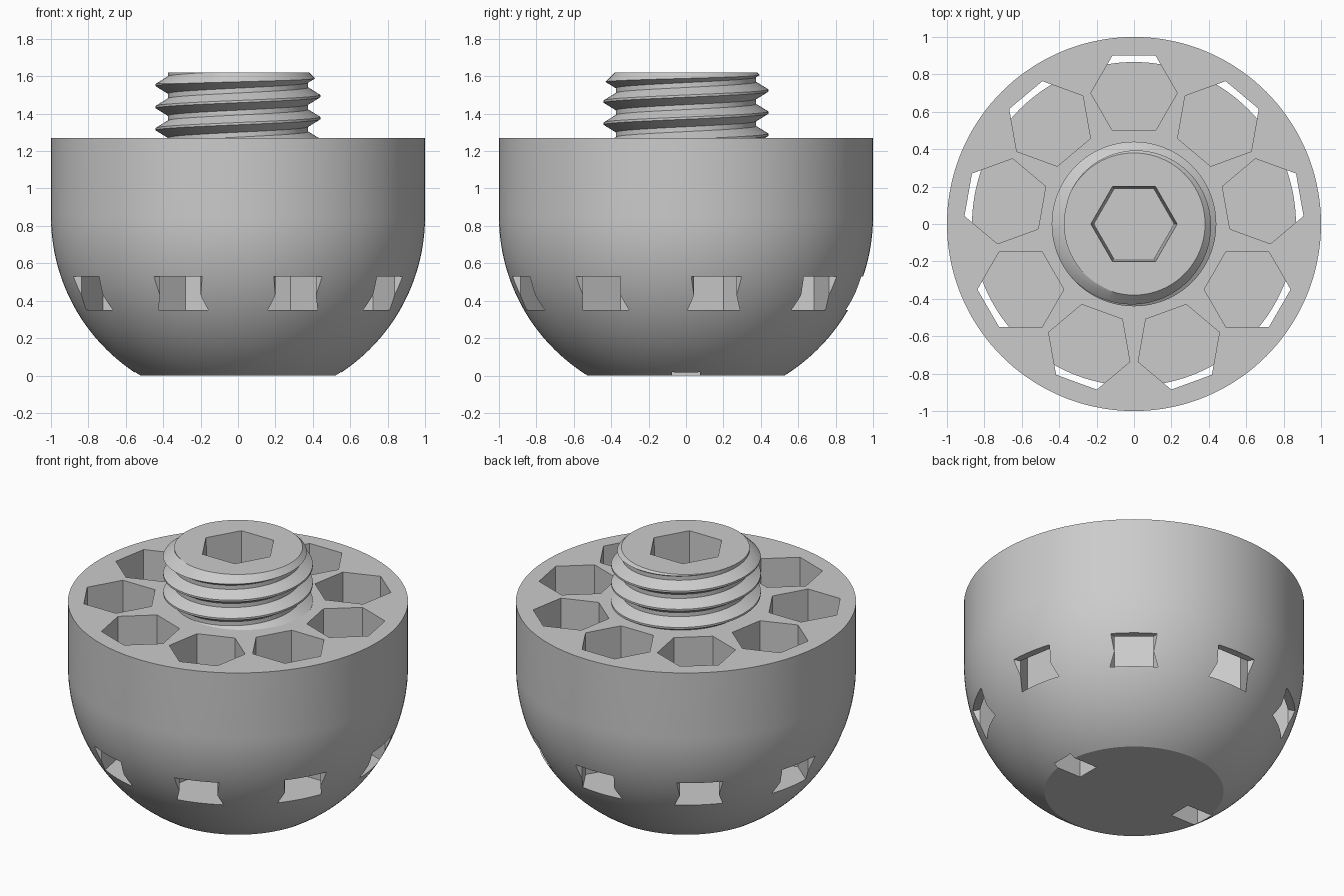
import bpy, bmesh
from math import cos, sin, pi, tau, sqrt, radians
from mathutils import Matrix, Vector

cube = bpy.data.objects.get("Cube")
if cube:
    bpy.data.objects.remove(cube, do_unlink=True)

grey = bpy.data.materials.new("plain_grey")
grey.use_nodes = True
GREY = (0.6, 0.6, 0.6, 1)
grey.diffuse_color = GREY
grey.node_tree.nodes["Principled BSDF"].inputs["Base Color"].default_value = GREY


def make_object(name, bm):
    bmesh.ops.recalc_face_normals(bm, faces=bm.faces)
    mesh = bpy.data.meshes.new(name)
    bm.to_mesh(mesh)
    bm.free()
    obj = bpy.data.objects.new(name, mesh)
    bpy.context.collection.objects.link(obj)
    return obj


def lathe(name, profile, steps):
    """Turn an (r, z) profile around the z axis; ends are closed flat."""
    bm = bmesh.new()
    rings = [[bm.verts.new((r * cos(tau * i / steps), r * sin(tau * i / steps), z))
              for i in range(steps)] for r, z in profile]
    for low, high in zip(rings, rings[1:]):
        for i in range(steps):
            k = (i + 1) % steps
            bm.faces.new((low[i], low[k], high[k], high[i]))
    bm.faces.new(rings[0])
    bm.faces.new(rings[-1])
    return make_object(name, bm)


def add_prism(bm, outline, z0, z1, matrix=Matrix(), taper=1):
    """Upright prism on an (x, y) outline; the bottom is scaled by taper."""
    low = [bm.verts.new(matrix @ Vector((x * taper, y * taper, z0))) for x, y in outline]
    high = [bm.verts.new(matrix @ Vector((x, y, z1))) for x, y in outline]
    n = len(outline)
    for i in range(n):
        k = (i + 1) % n
        bm.faces.new((low[i], low[k], high[k], high[i]))
    bm.faces.new(low)
    bm.faces.new(high)


def boolean(obj, tool, operation="DIFFERENCE"):
    tool.hide_render = True
    mod = obj.modifiers.new("cut", "BOOLEAN")
    mod.operation, mod.solver, mod.object = operation, "EXACT", tool
    bpy.context.view_layer.objects.active = obj
    bpy.ops.object.modifier_apply(modifier=mod.name)
    bpy.data.objects.remove(tool, do_unlink=True)


def finish(obj):
    obj.data.materials.clear()
    obj.data.materials.append(grey)
    for face in obj.data.polygons:
        face.material_index = 0
    bpy.ops.object.select_all(action="DESELECT")
    obj.select_set(True)
    bpy.context.view_layer.objects.active = obj
    bpy.ops.object.shade_smooth_by_angle(angle=radians(25))


# Main sizes
TOP, EQUATOR, FLOOR, WINDOW_TOP = 1.27, 0.85, 0.35, 0.53
APOTHEM = 0.2
SIDE = 2 * APOTHEM / sqrt(3)
hexagon = [(SIDE * cos(i * pi / 3), SIDE * sin(i * pi / 3)) for i in range(6)]

# Body: cut-off ball below, straight wall above
cut_angle = math_start = -pi / 2 + 0.555
arc = [(cos(a), EQUATOR + sin(a))
       for a in (cut_angle * (1 - i / 32) for i in range(33))]
arc[0] = (sqrt(1 - EQUATOR ** 2), 0)
body = lathe("holder_body", arc + [(1, TOP)], 144)

# Nine hexagonal pockets, each with a flared window through the ball wall
pockets, windows = bmesh.new(), bmesh.new()
flare = [(-SIDE / 2, 0.9), (-SIDE, 1.1), (SIDE, 1.1), (SIDE / 2, 0.9), (0.1, 0.85), (-0.1, 0.85)]
for i in range(9):
    turn = Matrix.Rotation(i * tau / 9, 4, "Z")
    add_prism(pockets, hexagon, FLOOR, TOP + 0.2, turn @ Matrix.Translation((0, 0.7, 0)))
    add_prism(windows, flare, FLOOR, WINDOW_TOP, turn)
boolean(body, make_object("pocket_cutter", pockets))
boolean(body, make_object("window_cutter", windows))

# Two slots in the underside
slots = bmesh.new()
for side in (-1, 1):
    outline = [(side * x, y) for x, y in ((0.35, -0.075), (0.55, -0.075), (0.55, 0.075), (0.35, 0.075))]
    add_prism(slots, outline, -0.1, 0.2)
boolean(body, make_object("slot_cutter", slots))
finish(body)

# Threaded stud: helical rod, trimmed by a chamfered blank
PITCH, ROOT, CREST, STEPS = 0.118, 0.375, 0.44, 96
STUD_TOP, LOW, HIGH = 1.62, 1.1, 1.8
ridge = [(-0.046, ROOT), (-0.006, CREST), (0.006, CREST), (0.046, ROOT)]
bm = bmesh.new()
columns = []
for i in range(STEPS + 1):
    column = []
    for turn in range(-5, 6):
        for dz, r in ridge:
            z = 1.376 + PITCH * (turn + i / STEPS) + dz
            if not LOW < z < HIGH:
                z, r = min(max(z, LOW), HIGH), ROOT
            a = tau * i / STEPS
            column.append(bm.verts.new((r * cos(a), r * sin(a), z)))
    columns.append(column)
for left, right in zip(columns, columns[1:]):
    for j in range(len(left) - 1):
        bm.faces.new((left[j], right[j], right[j + 1], left[j + 1]))
bmesh.ops.remove_doubles(bm, verts=bm.verts, dist=0.0001)
bmesh.ops.holes_fill(bm, edges=[e for e in bm.edges if e.is_boundary])
stud = make_object("threaded_stud", bm)
blank = lathe("stud_blank", [(0.5, 1.2), (0.5, 1.5), (0.38, STUD_TOP)], STEPS)
boolean(stud, blank, "INTERSECT")

# Hexagonal drive socket, slightly tapered
socket = bmesh.new()
add_prism(socket, hexagon, 1.3, STUD_TOP + 0.01, taper=0.93)
boolean(stud, make_object("socket_cutter", socket))
finish(stud)
